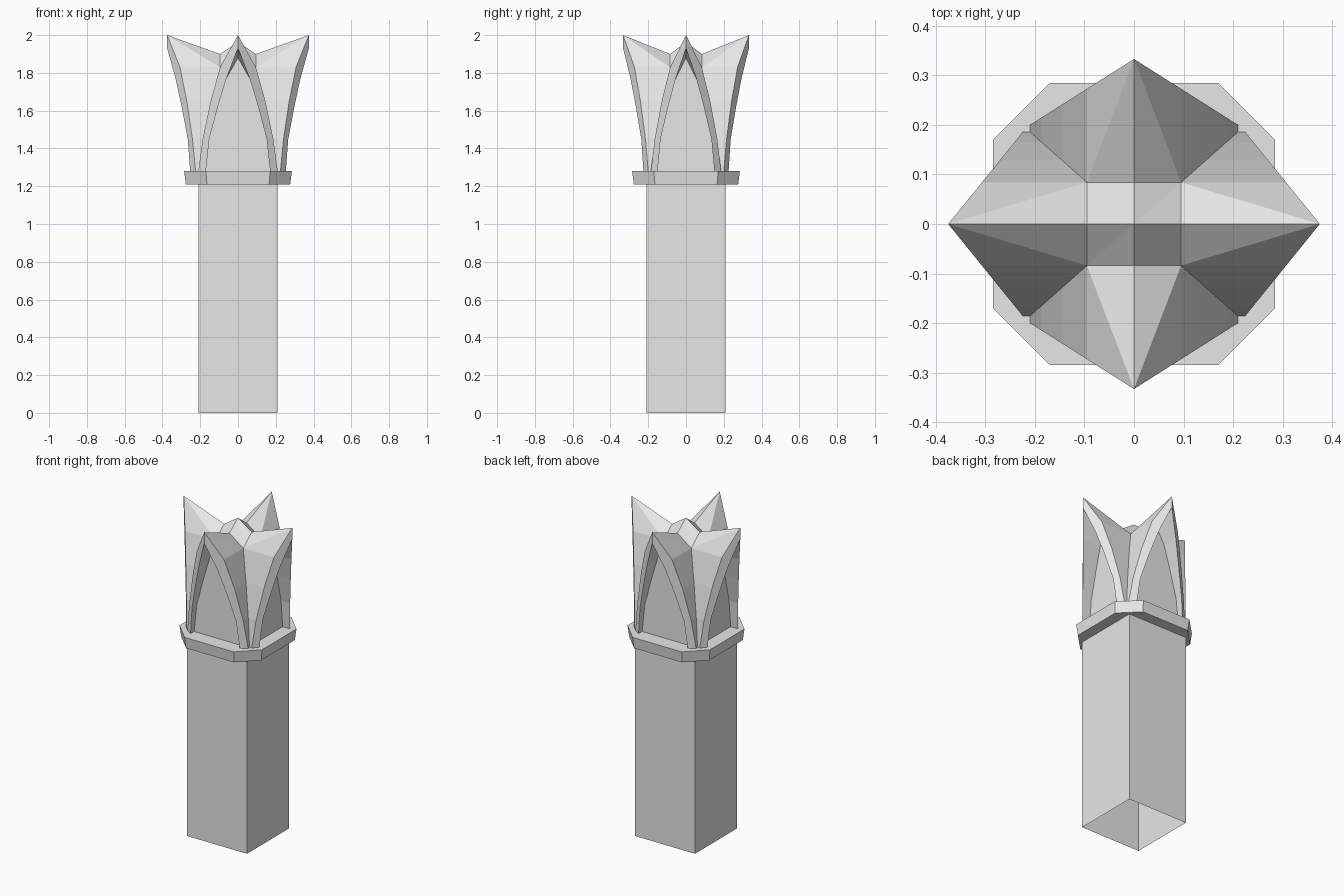
import bpy, bmesh

if "Cube" in bpy.data.objects:
    bpy.data.objects.remove(bpy.data.objects["Cube"])

stone = bpy.data.materials.new("light_grey_stone")
stone.diffuse_color = (0.8, 0.8, 0.8, 1)
stone.use_nodes = True
stone.node_tree.nodes["Principled BSDF"].inputs["Base Color"].default_value = stone.diffuse_color


def make_object(name, faces):
    """Make a flat-shaded object from a list of faces given as points."""
    bm = bmesh.new()
    for pts in faces:
        bm.faces.new([bm.verts.new(p) for p in pts])
    bmesh.ops.remove_doubles(bm, verts=bm.verts, dist=0.0005)
    bmesh.ops.recalc_face_normals(bm, faces=bm.faces)
    me = bpy.data.meshes.new(name)
    bm.to_mesh(me)
    bm.free()
    me.materials.append(stone)
    ob = bpy.data.objects.new(name, me)
    bpy.context.collection.objects.link(ob)
    return ob


def loft(low, high):
    """Side faces between two closed loops."""
    n = len(low)
    return [[low[i], low[(i + 1) % n], high[(i + 1) % n], high[i]] for i in range(n)]


# Square shaft, open underneath
S = 0.208
square = [(-S, -S), (S, -S), (S, S), (-S, S)]
make_object("shaft", loft([(x, y, 0) for x, y in square],
                          [(x, y, 1.23) for x, y in square]))

# Eight-sided collar, slightly wider at the top
A, B = 0.285, 0.17
octagon = [(-B, -A), (B, -A), (A, -B), (A, B), (B, A), (-B, A), (-A, B), (-A, -B)]
low = [(x * 0.97, y * 0.97, 1.21) for x, y in octagon]
high = [(x, y, 1.28) for x, y in octagon]
make_object("collar", loft(low, high) + [low[::-1], high])

# Crown: four pointed-arch gables crossing, built one quadrant at a time
outer = [(0, 2.0), (0.095, 1.83), (0.145, 1.65), (0.187, 1.45), (0.21, 1.28)]
inner = [(0, 1.93), (0.062, 1.77), (0.107, 1.62), (0.152, 1.45), (0.17, 1.28)]
recess = [(0, 1.88)] + inner[1:]
RATIO = 0.885          # narrower gables on the x sides


def gable(place, tip, slope, back, k):
    """Half a gable; place(w, depth, z) maps to space, the front folds back by slope."""
    def front(w, z):
        return place(w * k, tip - slope * w * k, z)
    faces = []
    for i in range(4):
        (w0, z0), (w1, z1) = outer[i], outer[i + 1]
        (u0, a0), (u1, a1) = inner[i], inner[i + 1]
        # rib front and rib underside
        faces.append([front(w0, z0), front(w1, z1), front(u1, a1), front(u0, a0)])
        r0, r1 = recess[i], recess[i + 1]
        faces.append([front(u0, a0), front(u1, a1),
                      place(r1[0] * k, back, r1[1]), place(r0[0] * k, back, r0[1])])
        # roof strip back to the valley
        if i:
            faces.append([front(w0, z0), front(w1, z1), valley(w1, z1), valley(w0, z0)])
    # sloping ridge facets
    v, f = valley(*outer[1]), front(*outer[1])
    mid = place(0, v[1] if k == 1 else v[0], 1.9)
    faces += [[front(0, 2.0), mid, v], [front(0, 2.0), v, f]]
    # small raised centre
    faces.append([mid, (0, 0, 1.963), v])
    # recessed panel
    faces.append([place(w * k, back, z) for w, z in recess] + [place(0, back, 1.28)])
    return faces


def valley(w, z):
    return (w, w * RATIO, z)


quadrant = gable(lambda w, d, z: (w, d, z), 0.333, 0.633, 0.19, 1)
quadrant += gable(lambda w, d, z: (d, w, z), 0.375, 0.81, 0.203, RATIO)
crown = [[(x * sx, y * sy, z) for x, y, z in f]
         for f in quadrant for sx in (1, -1) for sy in (1, -1)]
make_object("crown", crown)
